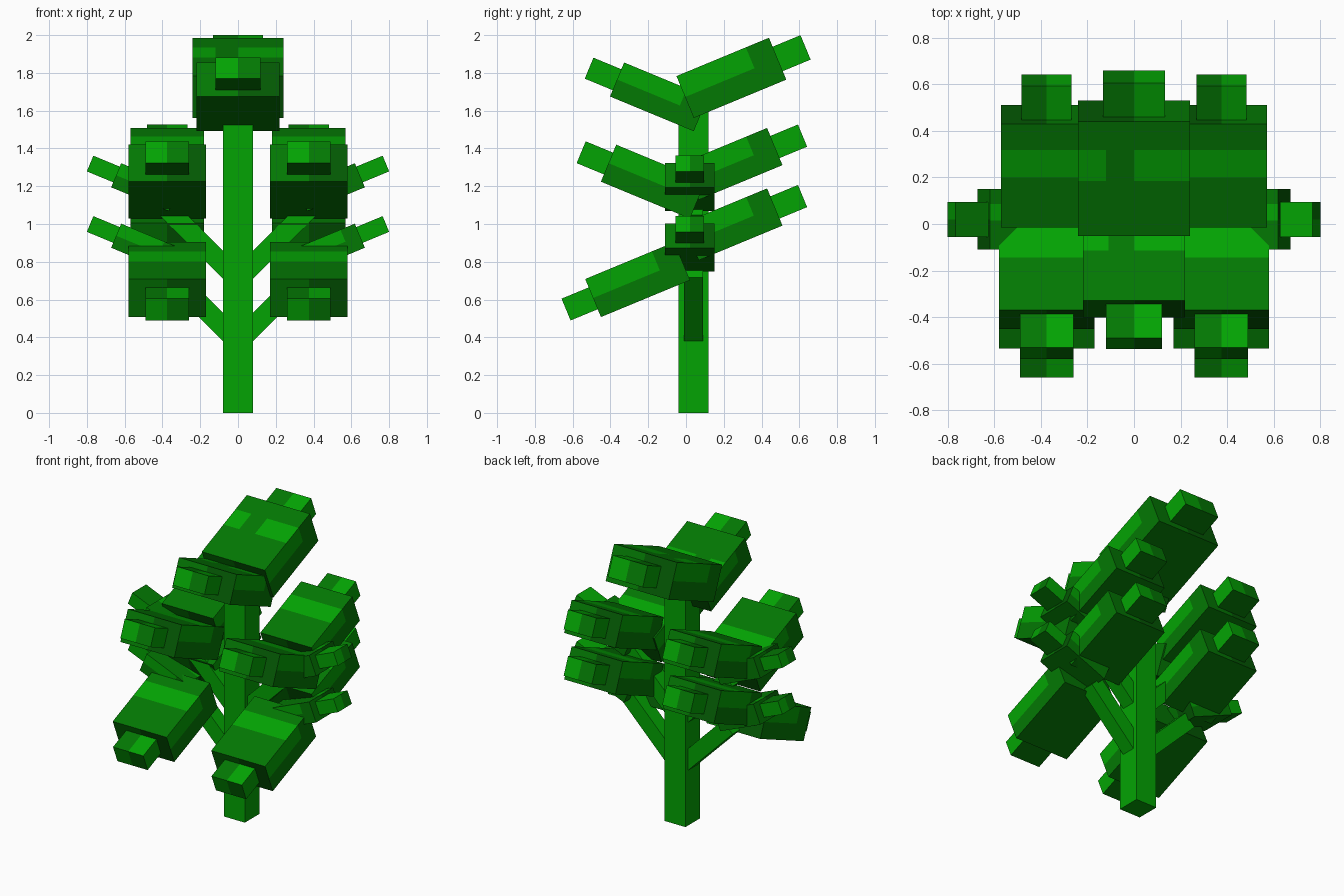
import bpy, bmesh, math
from mathutils import Matrix, Vector

if "Cube" in bpy.data.objects:
    bpy.data.objects.remove(bpy.data.objects["Cube"])

TILT = math.radians(22.5)


def make_mat(name, col):
    m = bpy.data.materials.new(name)
    m.diffuse_color = (*col, 1)
    m.use_nodes = True
    m.node_tree.nodes["Principled BSDF"].inputs["Base Color"].default_value = m.diffuse_color
    return m


MATS = [make_mat("bright_green", (0.001, 0.37, 0.001)),
        make_mat("mid_green", (0.001, 0.188, 0.001)),
        make_mat("deep_green", (0.001, 0.1, 0.001))]
BRIGHT, MID, DEEP = 0, 1, 2


def box(name, center, size, axis='X', angle=0.0, cuts=(), rule=None):
    """Rotated box, sliced at fractions of its size, coloured by rule(fraction, normal)."""
    bm = bmesh.new()
    bmesh.ops.create_cube(bm, size=1)
    for i, f in cuts:
        co, no = Vector((0, 0, 0)), Vector((0, 0, 0))
        co[i], no[i] = f - 0.5, 1
        bmesh.ops.bisect_plane(bm, geom=bm.verts[:] + bm.edges[:] + bm.faces[:],
                               plane_co=co, plane_no=no)
    bm.normal_update()
    for face in bm.faces:
        p = face.calc_center_median() + Vector((0.5, 0.5, 0.5))
        face.material_index = rule(p, face.normal) if rule else BRIGHT
    bm.transform(Matrix.Translation(center) @ Matrix.Rotation(angle, 4, axis)
                 @ Matrix.Diagonal((*size, 1)))
    me = bpy.data.meshes.new(name)
    bm.to_mesh(me)
    bm.free()
    for m in MATS:
        me.materials.append(m)
    ob = bpy.data.objects.new(name, me)
    bpy.context.collection.objects.link(ob)
    return ob


def left_half(p, n, end_axis):
    """True on the left half of an end face as seen from outside."""
    low = p[1 - end_axis] < 0.5
    return low != (n.y > 0.5 or n.x < -0.5)


def body_rule(end_axis, gap):
    """Bright band across the top, bright upper patch on the sides, darker ends."""
    side = 1 - end_axis

    def rule(p, n):
        if n.z > 0.5:
            band = 0.48 < p.y < 0.75 and not (gap and 0.25 < p.x < 0.5)
            return BRIGHT if band else MID
        if n.z < -0.5:
            return MID
        if abs(n[end_axis]) > 0.5:
            return MID if left_half(p, n, end_axis) else DEEP
        run = p[end_axis]
        if side == 0 and n.x < 0 or side == 1 and n.y > 0:
            run = 1 - run
        return BRIGHT if p.z > 0.5 and run < 0.75 else MID
    return rule


def tip_rule(end_axis):
    """Half-and-half top and end, dull underside."""
    def rule(p, n):
        if n.z > 0.5:
            return MID if p.x < 0.5 else BRIGHT
        if n.z < -0.5:
            return MID
        if abs(n[end_axis]) > 0.5:
            return BRIGHT if left_half(p, n, end_axis) else MID
        return BRIGHT
    return rule


def leaf(name, end, tip_end, size, tip_size, end_axis, sign, rise, gap=False):
    """Block leaf growing along sign * end_axis; rise is +1 upward, -1 downward."""
    axis = 'X' if end_axis == 1 else 'Y'
    angle = TILT * sign * rise * (1 if end_axis == 1 else -1)
    out = Vector((0, 0, math.sin(TILT) * rise))
    out[end_axis] = sign * math.cos(TILT)
    cuts = [(1, 0.25), (1, 0.48), (1, 0.5), (1, 0.75), (2, 0.5),
            (0, 0.25), (0, 0.5), (0, 0.75)]
    box(name, Vector(end) - out * size[end_axis] / 2, size, axis, angle,
        cuts, body_rule(end_axis, gap))
    box(name + "_tip", Vector(tip_end) - out * tip_size[end_axis] / 2, tip_size,
        axis, angle, [(0, 0.5), (1, 0.5)], tip_rule(end_axis))


# Trunk
box("trunk", (0, 0.04, 0.81), (0.16, 0.16, 1.62))

# Crown leaves
leaf("top_back_leaf", (0, 0.485, 1.875), (0, 0.633, 1.935),
     (0.48, 0.53, 0.24), (0.265, 0.2, 0.14), 1, 1, 1, True)
leaf("top_front_leaf", (0, -0.365, 1.765), (0, -0.513, 1.825),
     (0.44, 0.48, 0.195), (0.24, 0.2, 0.12), 1, -1, 1, True)

for s, label in ((-1, "left"), (1, "right")):
    x = 0.375 * s
    # Front leaves: upper ones rise, lower ones droop
    leaf(label + "_upper_front_leaf", (x, -0.41, 1.322), (x, -0.555, 1.38),
         (0.41, 0.51, 0.212), (0.23, 0.2, 0.125), 1, -1, 1)
    leaf(label + "_lower_front_leaf", (x, -0.492, 0.608), (x, -0.635, 0.547),
         (0.41, 0.51, 0.218), (0.23, 0.2, 0.125), 1, -1, -1)
    for level, dz in (("upper", 0.0), ("lower", -0.32)):
        # Back leaves
        leaf(f"{label}_{level}_back_leaf", (x, 0.47, 1.41 + dz), (x, 0.617, 1.468 + dz),
             (0.39, 0.48, 0.213), (0.215, 0.2, 0.127), 1, 1, 1)
        # Side leaves
        leaf(f"{label}_{level}_side_leaf", (0.645 * s, 0.02, 1.258 + dz),
             (0.783 * s, 0.02, 1.32 + dz),
             (0.33, 0.26, 0.138), (0.29, 0.15, 0.09), 0, s, 1)
        # Diagonal branches
        base = 0.705 if level == "upper" else 0.375
        box(f"{label}_{level}_branch", (0.198 * s, 0.04, base + 0.198),
            (0.515, 0.10, 0.106), 'Y', -s * math.pi / 4)
